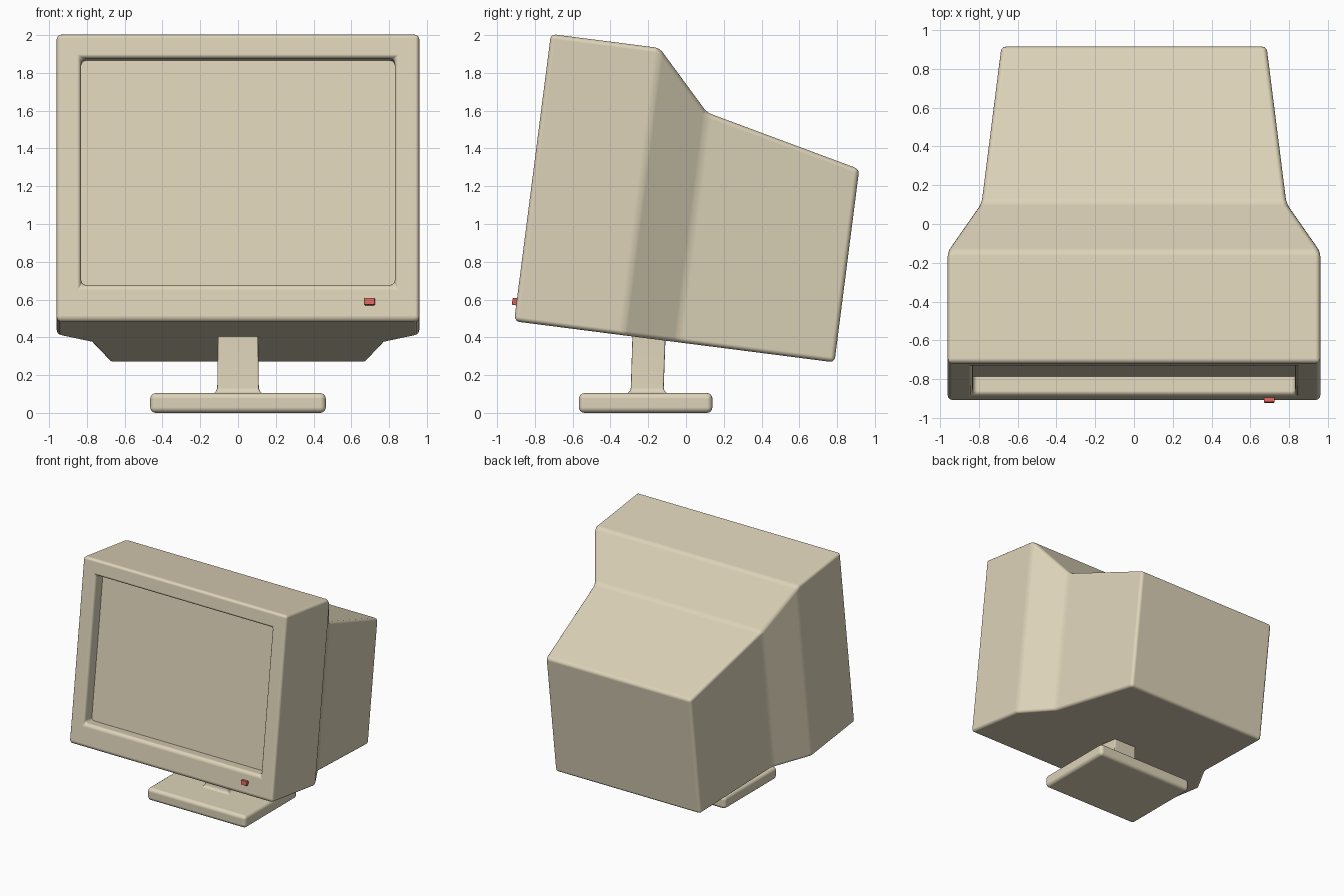
import bpy, bmesh, math
from mathutils import Matrix

if "Cube" in bpy.data.objects:
    bpy.data.objects.remove(bpy.data.objects["Cube"])

TILT = math.radians(-7.3)
HEAD = Matrix.Translation((0, -0.91, 0.485)) @ Matrix.Rotation(TILT, 4, 'X')


def material(name, rgb):
    m = bpy.data.materials.new(name)
    m.diffuse_color = (*rgb, 1)
    m.use_nodes = True
    m.node_tree.nodes["Principled BSDF"].inputs["Base Color"].default_value = m.diffuse_color
    return m


BEIGE = material("beige_plastic", (0.72, 0.65, 0.48))
RED = material("red_light", (0.72, 0.13, 0.11))


def loft(name, loops, mat, bevel=0.0, limit=20, segments=3, matrix=None):
    """Skin a chain of four-cornered loops, cap both ends, round the edges."""
    bm = bmesh.new()
    rings = [[bm.verts.new(p) for p in loop] for loop in loops]
    for a, b in zip(rings, rings[1:]):
        for i in range(4):
            j = (i + 1) % 4
            bm.faces.new((a[i], a[j], b[j], b[i]))
    bm.faces.new(rings[0])
    bm.faces.new(rings[-1])
    bmesh.ops.recalc_face_normals(bm, faces=bm.faces)
    me = bpy.data.meshes.new(name)
    bm.to_mesh(me)
    bm.free()
    if matrix:
        me.transform(matrix)
    me.materials.append(mat)
    ob = bpy.data.objects.new(name, me)
    bpy.context.collection.objects.link(ob)
    bpy.ops.object.select_all(action='DESELECT')
    ob.select_set(True)
    bpy.context.view_layer.objects.active = ob
    bpy.ops.object.shade_smooth()
    if bevel:
        mod = ob.modifiers.new("rounded_edges", 'BEVEL')
        mod.width = bevel
        mod.segments = segments
        mod.limit_method = 'ANGLE'
        mod.angle_limit = math.radians(limit)
        mod.harden_normals = True
    return ob


def upright(y, w, z0, z1, x=0):
    return [(x - w, y, z0), (x + w, y, z0), (x + w, y, z1), (x - w, y, z1)]


def level(z, w, y0, y1):
    return [(-w, y0, z), (w, y0, z), (w, y1, z), (-w, y1, z)]


# Tilted casing: recess floor, recess rim, bezel, shoulder, tapered tube housing
loft("casing", [
    upright(0.14, 0.83, 0.197, 1.404),
    upright(0.0, 0.83, 0.197, 1.404),
    upright(0.0, 0.96, 0.0, 1.533),
    upright(0.58, 0.96, 0.0, 1.533),
    upright(0.872, 0.785, 0.0, 1.226),
    upright(1.71, 0.683, 0.0, 1.031),
], BEIGE, 0.025, matrix=HEAD)

# Flat screen set into the recess
loft("screen", [
    upright(0.10, 0.835, 0.192, 1.409),
    upright(0.13, 0.835, 0.192, 1.409),
], BEIGE, matrix=HEAD).data.shade_flat()

# Power light on the lower right of the bezel
loft("power_light", [
    upright(-0.023, 0.028, 0.085, 0.123, x=0.697),
    upright(0.02, 0.028, 0.085, 0.123, x=0.697),
], RED, 0.005, segments=2, matrix=HEAD)

# Foot plate
loft("base", [level(0.0, 0.465, -0.567, 0.14), level(0.105, 0.465, -0.567, 0.14)],
     BEIGE, 0.03, segments=4)

# Neck with a small flare where it meets the foot plate
flare = []
for k in range(6):
    a = math.radians(90 * k / 5)
    grow = 0.035 * (1 - math.sin(a))
    z = 0.10 + 0.035 * (1 - math.cos(a))
    flare.append(level(z, 0.11 + grow, -0.292 - grow, -0.118 + grow))
loft("neck", flare + [level(0.46, 0.106, -0.282, -0.106)], BEIGE, 0.008, limit=50, segments=2)
